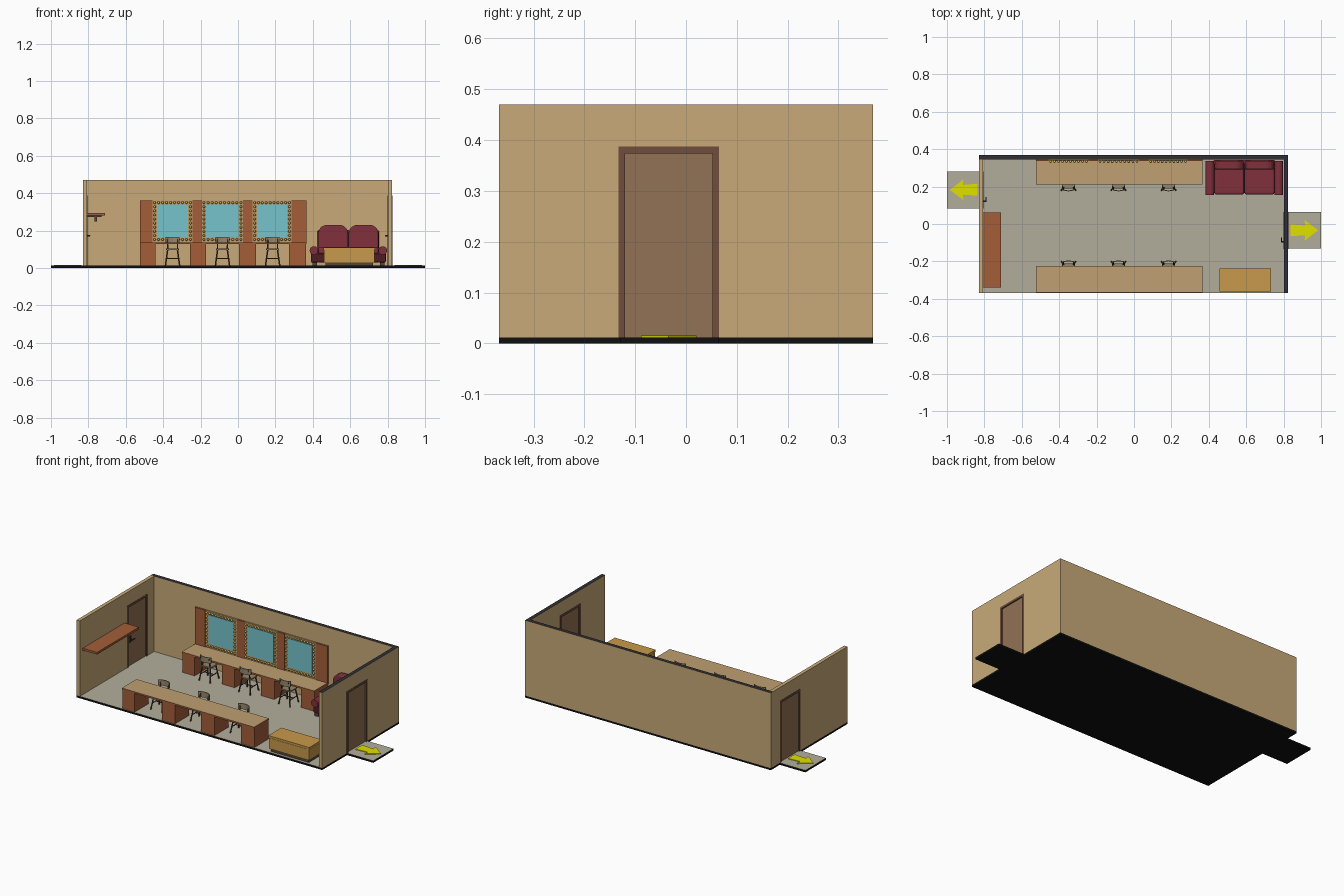
import bpy, bmesh, math
from mathutils import Vector, Matrix

if "Cube" in bpy.data.objects:
    bpy.data.objects.remove(bpy.data.objects["Cube"])

COLORS = {
    "tan": (0.58, 0.40, 0.19), "dark": (0.03, 0.03, 0.035), "black": (0.005, 0.005, 0.005),
    "floor": (0.45, 0.42, 0.33), "frame": (0.16, 0.075, 0.045), "door": (0.29, 0.17, 0.09),
    "brown": (0.37, 0.11, 0.04), "desk": (0.53, 0.35, 0.17), "mirror": (0.18, 0.55, 0.60),
    "bulb": (0.62, 0.42, 0.06), "red": (0.22, 0.03, 0.045), "darkred": (0.08, 0.012, 0.018),
    "leg": (0.09, 0.06, 0.04), "seat": (0.30, 0.24, 0.15), "chest": (0.58, 0.32, 0.07),
    "yellow": (0.75, 0.75, 0.0),
}
MATS = {}
for key, c in COLORS.items():
    MATS[key] = bpy.data.materials.new(key)
    MATS[key].diffuse_color = (*c, 1)


def finish(name, bm, mat, top=None, bevel=0, smooth=False):
    bmesh.ops.recalc_face_normals(bm, faces=bm.faces)
    if top:
        bm.normal_update()
        for f in bm.faces:
            f.material_index = 1 if f.normal.z > 0.9 else 0
    me = bpy.data.meshes.new(name)
    bm.to_mesh(me)
    bm.free()
    me.materials.append(MATS[mat])
    if top:
        me.materials.append(MATS[top])
    ob = bpy.data.objects.new(name, me)
    bpy.context.collection.objects.link(ob)
    if smooth:
        for p in me.polygons:
            p.use_smooth = True
    if bevel:
        m = ob.modifiers.new("bevel", "BEVEL")
        m.width, m.segments = bevel, 3
    return ob


def prism(name, pts, axis, lo, hi, mat, **kw):
    """Extrude a 2D outline along an axis from lo to hi."""
    place = {"x": lambda p, d: (d, p[0], p[1]),
             "y": lambda p, d: (p[0], d, p[1]),
             "z": lambda p, d: (p[0], p[1], d)}[axis]
    bm = bmesh.new()
    a = [bm.verts.new(place(p, lo)) for p in pts]
    b = [bm.verts.new(place(p, hi)) for p in pts]
    bm.faces.new(a)
    bm.faces.new(b[::-1])
    for i in range(len(pts)):
        j = (i + 1) % len(pts)
        bm.faces.new((a[i], a[j], b[j], b[i]))
    return finish(name, bm, mat, **kw)


def box(name, x0, x1, y0, y1, z0, z1, mat, **kw):
    return prism(name, [(x0, y0), (x1, y0), (x1, y1), (x0, y1)], "z", z0, z1, mat, **kw)


def tube(name, a, b, r, mat, n=8):
    a, b = Vector(a), Vector(b)
    d = b - a
    bm = bmesh.new()
    m = Matrix.Translation((a + b) / 2) @ d.to_track_quat("Z", "Y").to_matrix().to_4x4()
    bmesh.ops.create_cone(bm, cap_ends=True, segments=n, radius1=r, radius2=r,
                          depth=d.length, matrix=m)
    return finish(name, bm, mat)


F, TOP, YF, YB = 0.012, 0.47, -0.368, 0.368
XL, XR, TW = -0.828, 0.824, 0.022

# Floor slab with a doorstep tab on each side
prism("floor", [(XL, YF), (XR, YF), (XR, -0.13), (1, -0.13), (1, 0.065), (XR, 0.065), (XR, YB),
                (XL, YB), (XL, 0.282), (-1, 0.282), (-1, 0.084), (XL, 0.084)],
      "z", 0, F, "black", top="floor")

# Back wall
box("back_wall", XL, XR, YB - TW, YB, F, TOP, "tan", top="dark")


# Side walls with door opening, frame, door leaf, handle and exit arrow
def side(label, x0, x1, d0, d1, s, top):
    yb, dt, w = YB - TW, 0.387, 0.013
    prism(label + "_wall", [(YF, F), (d0, F), (d0, dt), (d1, dt), (d1, F), (yb, F), (yb, TOP), (YF, TOP)],
          "x", x0, x1, "tan", top=top)
    prism(label + "_door_frame", [(d0, F), (d0 + w, F), (d0 + w, dt - w), (d1 - w, dt - w), (d1 - w, F),
                                  (d1, F), (d1, dt), (d0, dt)], "x", x0 - 0.002, x1 + 0.002, "frame")
    box(label + "_door", x0 + 0.005, x1 - 0.005, d0 + w, d1 - w, F, dt - w, "door")
    inner, hy, hz = (x0 if s > 0 else x1), d0 + 0.037, 0.172
    tip = inner - s * 0.014
    tube(label + "_handle_stem", (inner + s * 0.006, hy, hz), (tip, hy, hz), 0.004, "dark")
    tube(label + "_handle_lever", (tip, hy - 0.004, hz), (tip, hy + 0.024, hz), 0.003, "dark")
    box(label + "_handle_plate", *sorted((inner + s * 0.006, inner + s * 0.001)),
        hy - 0.007, hy + 0.007, hz - 0.02, hz + 0.02, "dark")
    c = (d0 + d1) / 2
    prism(label + "_arrow", [(s * x, c + y) for x, y in
                             [(0.836, -0.032), (0.915, -0.026), (0.912, -0.055), (0.985, 0),
                              (0.912, 0.055), (0.915, 0.026), (0.836, 0.032)]], "z", F, 0.016, "yellow")


side("left", XL, XL + TW, 0.084, 0.282, -1, None)
side("right", XR - TW, XR, -0.133, 0.065, 1, "dark")

# Dressing desks: worktop on four pedestals
PEDESTALS = [(-0.525, -0.44), (-0.257, -0.17), (0.005, 0.096), (0.273, 0.365)]
for label, y0, y1 in (("back", 0.21, 0.346), ("front", -0.366, -0.225)):
    box(label + "_desk_top", -0.525, 0.365, y0, y1, 0.127, 0.137, "brown", top="desk")
    for a, b in PEDESTALS:
        box(label + "_desk_pedestal", a + 0.001, b - 0.001, y0 + 0.003, y1 - 0.003, F, 0.127, "brown")

# Mirror wall: brown uprights, tan panels, mirrors framed by bulbs
for a, b in ((-0.525, -0.457), (-0.243, -0.193), (0.027, 0.078), (0.286, 0.365)):
    box("mirror_upright", a, b, 0.336, 0.346, 0.137, 0.36, "brown")
for a, b in ((-0.457, -0.243), (-0.193, 0.027), (0.078, 0.286)):
    box("mirror_panel", a, b, 0.339, 0.346, 0.137, 0.36, "desk")
    box("mirror", a + 0.023, b - 0.023, 0.336, 0.34, 0.163, 0.338, "mirror")
    bm = bmesh.new()
    xa, xb, za, zb, n = a + 0.011, b - 0.011, 0.152, 0.349, 9
    spots = []
    for i in range(n):
        t = i / n
        spots += [(xa + (xb - xa) * t, zb), (xb, zb - (zb - za) * t),
                  (xb - (xb - xa) * t, za), (xa, za + (zb - za) * t)]
    for x, z in spots:
        bmesh.ops.create_uvsphere(bm, u_segments=8, v_segments=6, radius=0.007,
                                  matrix=Matrix.Translation((x, 0.333, z)))
    finish("mirror_bulbs", bm, "bulb", smooth=True)


# Chairs: splayed legs, seat and curved backrest
def chair(cx, by, f):
    P = lambda x, d, z: (cx + x, by + f * d, z)
    prism("chair_seat", [P(x, d, 0)[:2] for x, d in
                         [(-0.028, 0.012), (0.028, 0.012), (0.035, 0.03), (0.033, 0.078),
                          (-0.033, 0.078), (-0.035, 0.03)]], "z", 0.096, 0.104, "seat")
    arc = [-0.038, -0.02, 0, 0.02, 0.038]
    outline = [(x, 9 * x * x - 0.004) for x in arc] + [(x, 9 * x * x + 0.001) for x in arc[::-1]]
    prism("chair_backrest", [P(x, d, 0)[:2] for x, d in outline], "z", 0.132, 0.166, "seat")
    for s in (-1, 1):
        tube("chair_back_post", P(s * 0.026, 0.018, 0.1), P(s * 0.027, 0.004, 0.16), 0.0035, "leg")
        tube("chair_back_leg", P(s * 0.026, 0.018, 0.098), P(s * 0.038, 0.003, F), 0.004, "leg")
        tube("chair_front_leg", P(s * 0.026, 0.07, 0.098), P(s * 0.038, 0.085, F), 0.004, "leg")
        tube("chair_side_rung", P(s * 0.032, 0.011, 0.05), P(s * 0.032, 0.078, 0.05), 0.003, "leg")
    tube("chair_cross_rung", P(-0.032, 0.044, 0.05), P(0.032, 0.044, 0.05), 0.003, "leg")


for cx in (-0.35, -0.083, 0.185):
    chair(cx, 0.178, 1)
    chair(cx, -0.198, -1)

# Sofa
CX = 0.59
box("sofa_base", CX - 0.165, CX + 0.165, 0.165, 0.335, 0.03, 0.075, "darkred", bevel=0.006)
box("sofa_back_frame", CX - 0.165, CX + 0.165, 0.318, 0.342, 0.03, 0.2, "red", bevel=0.006)
for s in (-1, 1):
    xa, xb = sorted((CX + s * 0.002, CX + s * 0.16))
    box("sofa_seat_cushion", xa, xb, 0.158, 0.305, 0.075, 0.112, "red", bevel=0.01)
    r, zt = 0.045, 0.23
    pts = [(xa, 0.1), (xb, 0.1)]
    for cxr, start in ((xb - r, 0), (xa + r, 90)):
        pts += [(cxr + r * math.cos(math.radians(start + k * 18)),
                 zt - r + r * math.sin(math.radians(start + k * 18))) for k in range(6)]
    prism("sofa_back_cushion", pts, "y", 0.292, 0.338, "red", bevel=0.007)
    ax = CX + s * 0.18
    box("sofa_arm", ax - 0.02, ax + 0.02, 0.165, 0.335, 0.03, 0.1, "darkred", bevel=0.005)
    tube("sofa_arm_roll", (ax + s * 0.004, 0.155, 0.093), (ax + s * 0.004, 0.338, 0.093), 0.023, "red", 16)
    for y in (0.18, 0.32):
        box("sofa_foot", ax - 0.012, ax + 0.012, y - 0.012, y + 0.012, F, 0.03, "leg")

# Low chest on short feet
box("chest", 0.46, 0.73, -0.36, -0.24, 0.03, 0.095, "chest")
box("chest_lid", 0.458, 0.732, -0.362, -0.238, 0.097, 0.11, "chest")
box("chest_lid_gap", 0.463, 0.727, -0.357, -0.243, 0.095, 0.097, "leg")
box("chest_plinth", 0.468, 0.722, -0.352, -0.248, F, 0.03, "leg")

# Wall shelf with two brackets
box("shelf", XL + TW, -0.71, -0.34, 0.062, 0.281, 0.294, "brown")
for y in (-0.27, -0.01):
    box("shelf_bracket_arm", XL + TW, -0.73, y - 0.008, y + 0.008, 0.272, 0.281, "leg")
    box("shelf_bracket_post", -0.766, -0.754, y - 0.008, y + 0.008, 0.248, 0.272, "leg")

for m in bpy.data.materials:
    if m.users and not m.is_grease_pencil:
        m.use_nodes = True
        m.node_tree.nodes["Principled BSDF"].inputs["Base Color"].default_value = m.diffuse_color
